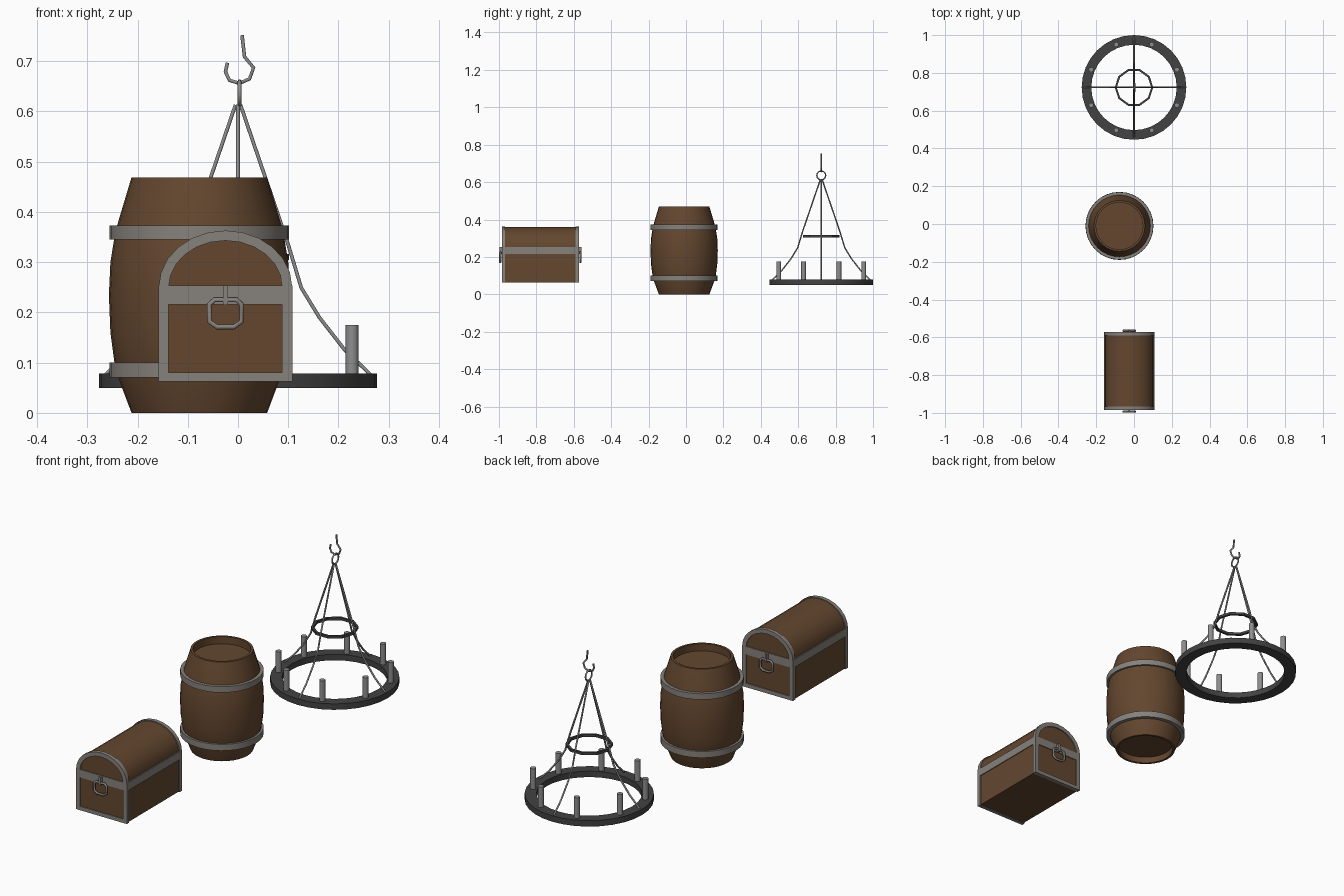
import bpy, bmesh, math
from math import pi, sin, cos

if "Cube" in bpy.data.objects:
    bpy.data.objects.remove(bpy.data.objects["Cube"])


def material(name, rgb):
    m = bpy.data.materials.new(name)
    m.diffuse_color = (*rgb, 1)
    m.use_nodes = True
    m.node_tree.nodes["Principled BSDF"].inputs["Base Color"].default_value = m.diffuse_color
    return m


WOOD = material("brown wood", (0.125, 0.062, 0.028))
METAL = material("grey metal", (0.24, 0.22, 0.20))
IRON = material("dark iron", (0.055, 0.055, 0.055))
STEEL = material("light steel", (0.27, 0.27, 0.27))


def finish(name, bm, mat, smooth=True, angle=35):
    bmesh.ops.recalc_face_normals(bm, faces=bm.faces[:])
    me = bpy.data.meshes.new(name)
    bm.to_mesh(me)
    bm.free()
    if smooth:
        me.shade_smooth()
        me.set_sharp_from_angle(angle=math.radians(angle))
    me.materials.append(mat)
    ob = bpy.data.objects.new(name, me)
    bpy.context.collection.objects.link(ob)
    return ob


def lathe(name, profile, mat, centre, sides=32, closed=False, smooth=True):
    """Revolve (radius, z) points; closed joins last to first, otherwise ends are capped."""
    bm = bmesh.new()
    rings = [[bm.verts.new((centre[0] + r * cos(2 * pi * i / sides),
                            centre[1] + r * sin(2 * pi * i / sides), z))
              for i in range(sides)] for r, z in profile]
    pairs = list(zip(rings, rings[1:])) + ([(rings[-1], rings[0])] if closed else [])
    for a, b in pairs:
        for i in range(sides):
            j = (i + 1) % sides
            bm.faces.new((a[i], a[j], b[j], b[i]))
    if not closed:
        bm.faces.new(rings[0])
        bm.faces.new(rings[-1])
    return finish(name, bm, mat, smooth)


def tube(name, points, radius, mat, cyclic=False):
    cu = bpy.data.curves.new(name, 'CURVE')
    cu.dimensions = '3D'
    cu.bevel_depth = radius
    cu.bevel_resolution = 1
    cu.use_fill_caps = True
    sp = cu.splines.new('POLY')
    sp.points.add(len(points) - 1)
    for p, co in zip(sp.points, points):
        p.co = (*co, 1)
    sp.use_cyclic_u = cyclic
    cu.materials.append(mat)
    ob = bpy.data.objects.new(name, cu)
    bpy.context.collection.objects.link(ob)
    bpy.ops.object.select_all(action='DESELECT')
    ob.select_set(True)
    bpy.context.view_layer.objects.active = ob
    bpy.ops.object.convert(target='MESH')
    return ob


def box(name, lo, hi, mat):
    bm = bmesh.new()
    bmesh.ops.create_cube(bm, size=1)
    for v in bm.verts:
        v.co = [(a + b) / 2 + c * (b - a) for a, b, c in zip(lo, hi, v.co)]
    return finish(name, bm, mat, False)


# ---------------- barrel ----------------
BC = (-0.077, -0.01)
lathe("barrel_body", [(0.124, 0.03), (0.124, 0.0), (0.135, 0.0), (0.167, 0.085),
                      (0.177, 0.16), (0.18, 0.235), (0.177, 0.30), (0.167, 0.362),
                      (0.135, 0.469), (0.124, 0.469), (0.124, 0.435)], WOOD, BC)
for label, z0, z1 in (("lower", 0.07, 0.1), ("upper", 0.345, 0.373)):
    lathe(label + "_barrel_hoop", [(0.155, z0), (0.179, z0), (0.179, z1), (0.155, z1)],
          METAL, BC, closed=True)

# ---------------- chest ----------------
CX, Y0, Y1 = -0.025, -0.985, -0.573


def arch(inset, base):
    """Outline of the chest end: straight sides and a rounded lid."""
    w, h = 0.133 - inset, 0.113 - inset
    pts = [(-w, base), (w, base)]
    return pts + [(w * cos(pi * i / 12), 0.25 + h * sin(pi * i / 12)) for i in range(13)]


def arch_solid(name, outer, y0, y1, mat, inner=None):
    bm = bmesh.new()
    loops = [[bm.verts.new((CX + x, y, z)) for x, z in pts]
             for pts in (outer, inner) if pts for y in (y0, y1)]
    n = len(outer)
    for k in range(n):
        m = (k + 1) % n
        quads = [(loops[0], loops[1])]
        if inner:
            quads += [(loops[2], loops[3]), (loops[0], loops[2]), (loops[1], loops[3])]
        for a, b in quads:
            bm.faces.new((a[k], a[m], b[m], b[k]))
    if not inner:
        bm.faces.new(loops[0])
        bm.faces.new(loops[1])
    return finish(name, bm, mat)


arch_solid("chest_body", arch(0.004, 0.064), Y0 + 0.005, Y1 - 0.005, WOOD)
for label, ya, yb in (("front", Y0, Y0 + 0.018), ("back", Y1 - 0.018, Y1)):
    arch_solid(label + "_chest_frame", arch(0, 0.062), ya, yb, METAL, arch(0.02, 0.08))
box("chest_belt", (CX - 0.133, Y0 + 0.001, 0.216), (CX + 0.133, Y1 - 0.001, 0.254), METAL)

# lock hasp and pull ring on both ends
RING = [(-0.022, 0.225), (0.022, 0.225), (0.032, 0.216), (0.032, 0.182),
        (0.017, 0.171), (-0.017, 0.171), (-0.032, 0.182), (-0.032, 0.216)]
for label, y, s in (("front", Y0, -1), ("back", Y1, 1)):
    tube(label + "_pull_ring", [(CX + x, y + s * 0.008, z) for x, z in RING], 0.0055, METAL, True)
    ys = sorted((y - s * 0.002, y + s * 0.013))
    box(label + "_hasp", (CX - 0.005, ys[0], 0.215), (CX + 0.005, ys[1], 0.254), METAL)

# ---------------- chandelier ----------------
HC = (0.0, 0.723)
lathe("chandelier_ring", [(0.226, 0.05), (0.277, 0.05), (0.277, 0.078), (0.226, 0.078)],
      IRON, HC, closed=True)
lathe("small_ring", [(0.091, 0.304), (0.102, 0.304), (0.102, 0.316), (0.091, 0.316)],
      IRON, HC, sides=10, closed=True, smooth=False)
for i in range(8):
    a = pi / 8 + i * pi / 4
    lathe("candle_%d" % (i + 1), [(0.013, 0.076), (0.013, 0.175)], STEEL,
          (HC[0] + 0.246 * cos(a), HC[1] + 0.246 * sin(a)), sides=12)
ROD = [(0.264, 0.076), (0.212, 0.126), (0.162, 0.19), (0.126, 0.249), (0.099, 0.338), (0.005, 0.613)]
for i in range(4):
    a = i * pi / 2
    tube("hanging_rod_%d" % (i + 1),
         [(HC[0] + r * cos(a), HC[1] + r * sin(a), z) for r, z in ROD], 0.0042, STEEL)
tube("top_loop", [(0.003, HC[1] + 0.024 * cos(pi * i / 6), 0.636 + 0.024 * sin(pi * i / 6))
                  for i in range(12)], 0.004, STEEL, True)
HOOK = [(-0.021, 0.697), (-0.025, 0.679), (-0.017, 0.662), (0.003, 0.656),
        (0.023, 0.665), (0.031, 0.687), (0.013, 0.709), (0.008, 0.752)]
tube("hook", [(x, HC[1], z) for x, z in HOOK], 0.0042, STEEL)
